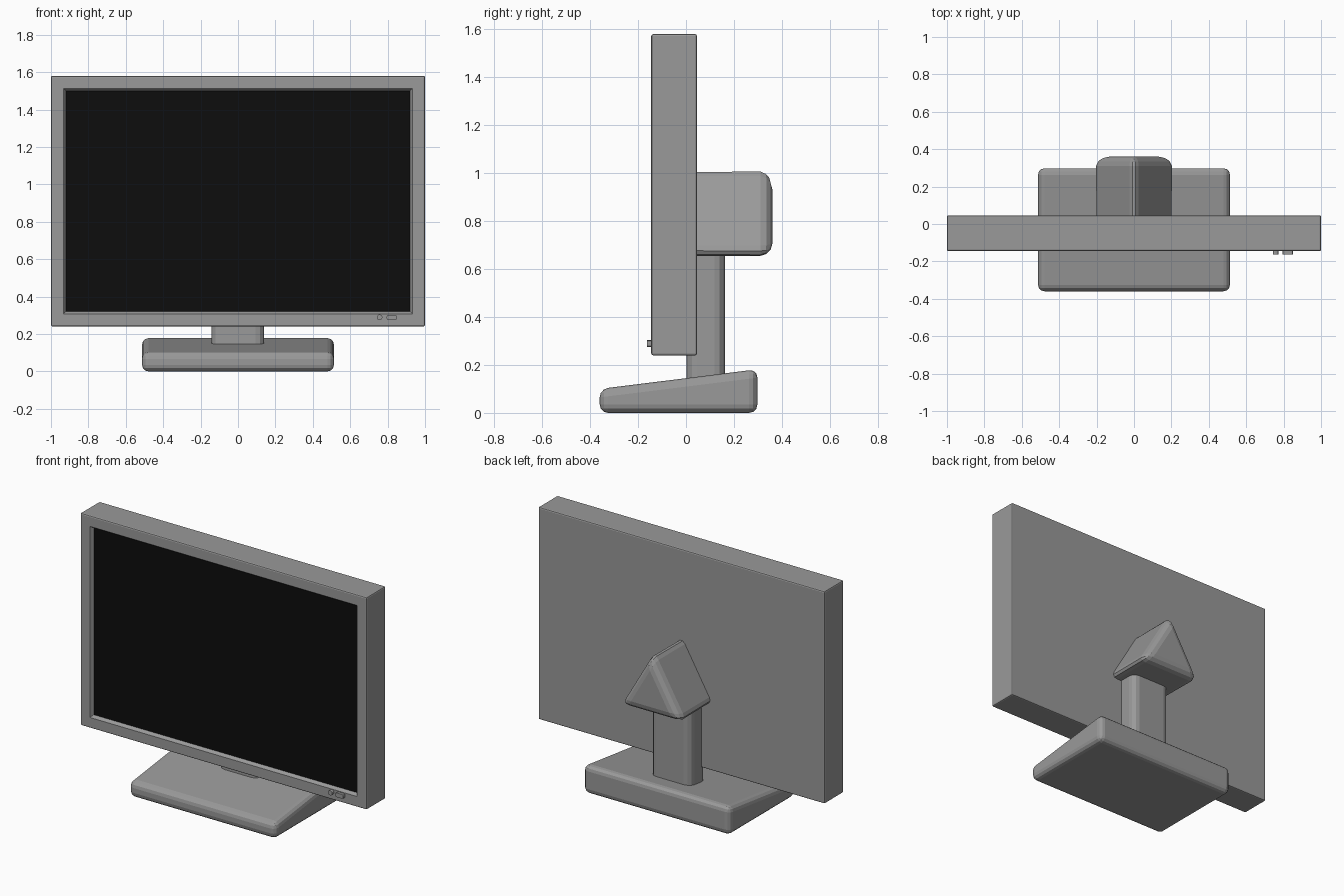
import bpy
import bmesh
from mathutils import Vector

if "Cube" in bpy.data.objects:
    bpy.data.objects.remove(bpy.data.objects["Cube"], do_unlink=True)


def material(name, rgb):
    m = bpy.data.materials.new(name)
    m.use_nodes = True
    m.diffuse_color = (*rgb, 1)
    m.node_tree.nodes["Principled BSDF"].inputs["Base Color"].default_value = (*rgb, 1)
    return m


GREY = material("grey plastic", (0.32, 0.32, 0.32))
BLACK = material("black screen", (0.004, 0.004, 0.004))


def prism(profile, axis, start, end):
    """Extrude a closed 2D profile along an axis; the profile spans the other two axes."""
    bm = bmesh.new()

    def place(p):
        c = list(p)
        c.insert(axis, start)
        return bm.verts.new(c)

    face = bm.faces.new([place(p) for p in profile])
    out = bmesh.ops.extrude_face_region(bm, geom=[face])
    shift = Vector((0, 0, 0))
    shift[axis] = end - start
    bmesh.ops.translate(bm, vec=shift,
                        verts=[g for g in out["geom"] if isinstance(g, bmesh.types.BMVert)])
    bmesh.ops.recalc_face_normals(bm, faces=bm.faces)
    return bm


def rect(x0, x1, y0, y1):
    return [(x0, y0), (x1, y0), (x1, y1), (x0, y1)]


def round_edges(bm, width, segments, rule=lambda e: True):
    bmesh.ops.bevel(bm, geom=[e for e in bm.edges if rule(e)], offset=width,
                    segments=segments, profile=0.5, affect="EDGES", clamp_overlap=True)


def along(axis):
    def rule(e):
        d = e.verts[1].co - e.verts[0].co
        return abs(d[axis]) > 0.99 * d.length
    return rule


def finish(bm, name, *mats):
    mesh = bpy.data.meshes.new(name)
    bm.to_mesh(mesh)
    bm.free()
    for m in mats:
        mesh.materials.append(m)
    ob = bpy.data.objects.new(name, mesh)
    bpy.context.collection.objects.link(ob)
    return ob


# Display housing with a stepped, recessed screen
FRONT, BACK = -0.145, 0.046
bm = prism(rect(-1, 1, 0.24, 1.58), 1, FRONT, BACK)
round_edges(bm, 0.008, 2)
bm.normal_update()
face = max((f for f in bm.faces if f.normal.y < -0.99), key=lambda f: f.calc_area())
for thickness, depth in ((0.083, 0), (0.004, -0.002), (0.004, -0.006), (0.011, -0.012)):
    bmesh.ops.inset_individual(bm, faces=[face], thickness=thickness, depth=depth)
face.material_index = 1
finish(bm, "display_housing", GREY, BLACK)

# Sloping foot
bm = prism([(-0.36, 0), (0.298, 0), (0.298, 0.182), (-0.36, 0.1)], 0, -0.513, 0.513)
round_edges(bm, 0.035, 3)
finish(bm, "base", GREY)

# Upright with rounded vertical corners
bm = prism(rect(-0.142, 0.139, 0.003, 0.163), 2, 0.08, 0.72)
round_edges(bm, 0.045, 3, along(2))
finish(bm, "stand_post", GREY)

# Triangular mount joining post and housing
bm = prism([(-0.22, 0.655), (0.22, 0.655), (0, 1.032)], 1, 0.03, 0.36)
round_edges(bm, 0.05, 3, lambda e: max(v.co.y for v in e.verts) > 0.04)
finish(bm, "rear_mount", GREY)

# Front controls
bm = prism(rect(0.742, 0.772, 0.274, 0.304), 1, -0.163, FRONT + 0.01)
round_edges(bm, 0.0145, 3, along(1))
finish(bm, "round_button", GREY)

bm = prism(rect(0.795, 0.849, 0.275, 0.302), 1, -0.163, FRONT + 0.01)
round_edges(bm, 0.008, 2, along(1))
finish(bm, "wide_button", GREY)
